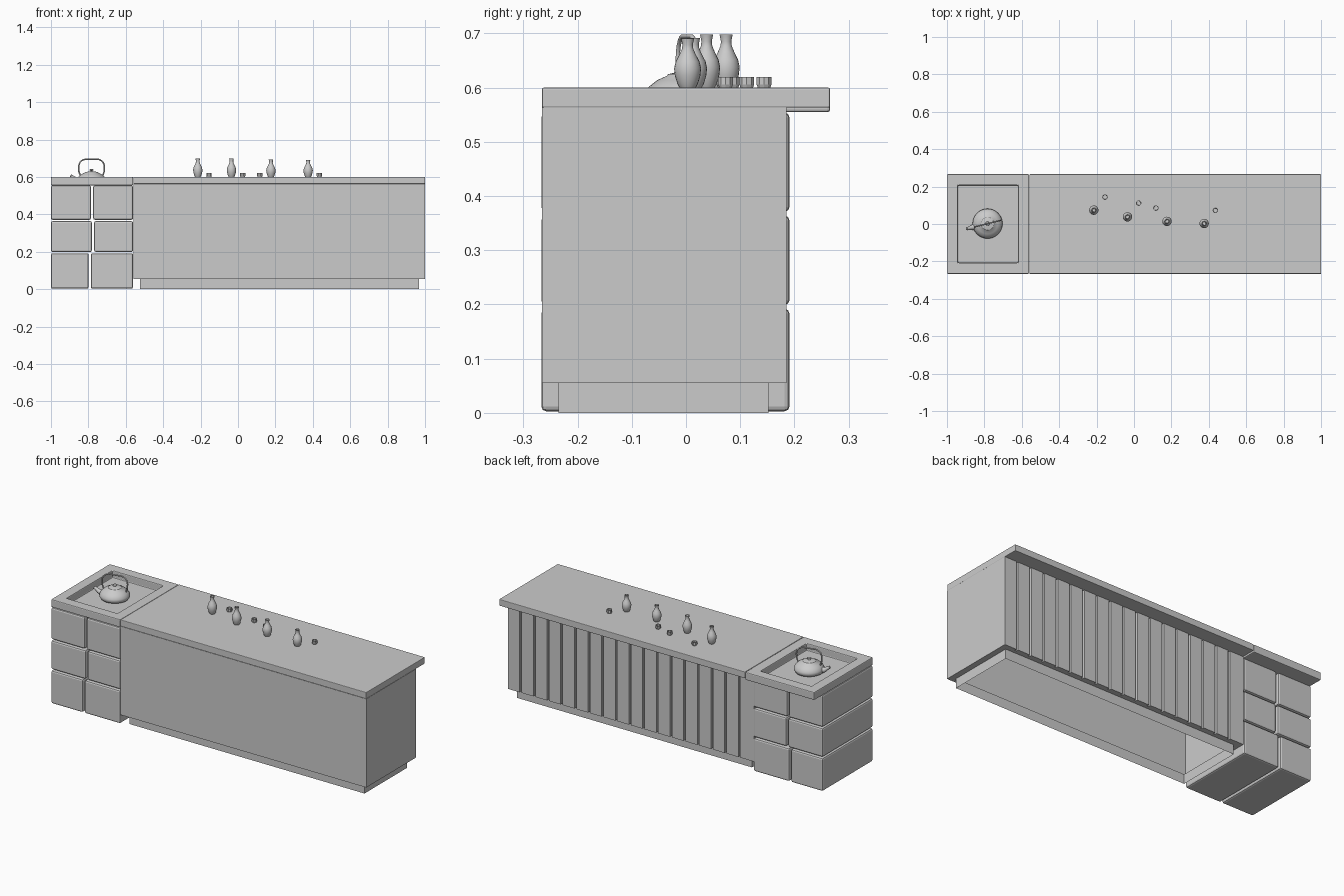
import bpy, bmesh
from math import cos, sin, pi, radians
from mathutils import Matrix

if "Cube" in bpy.data.objects:
    bpy.data.objects.remove(bpy.data.objects["Cube"])


def finish(name, bm, smooth=False, bevel=0.0, segments=2):
    bmesh.ops.recalc_face_normals(bm, faces=bm.faces[:])
    me = bpy.data.meshes.new(name)
    bm.to_mesh(me)
    bm.free()
    if smooth:
        me.shade_smooth()
        me.set_sharp_from_angle(angle=radians(40))
    ob = bpy.data.objects.new(name, me)
    bpy.context.collection.objects.link(ob)
    if bevel:
        mod = ob.modifiers.new("bevel", "BEVEL")
        mod.width, mod.segments = bevel, segments
    return ob


def add_box(bm, x0, x1, y0, y1, z0, z1):
    m = Matrix.Translation(((x0 + x1) / 2, (y0 + y1) / 2, (z0 + z1) / 2)) \
        @ Matrix.Diagonal((x1 - x0, y1 - y0, z1 - z0, 1))
    bmesh.ops.create_cube(bm, size=1, matrix=m)


def box(name, *dims, bevel=0.0, segments=2):
    bm = bmesh.new()
    add_box(bm, *dims)
    return finish(name, bm, bevel=bevel, segments=segments)


def lathe(name, profile, loc, sides=24, smooth=True):
    bm = bmesh.new()
    vs = [bm.verts.new((r, 0, z)) for r, z in profile]
    es = [bm.edges.new(p) for p in zip(vs, vs[1:])]
    bmesh.ops.spin(bm, geom=vs + es, cent=(0, 0, 0), axis=(0, 0, 1),
                   angle=2 * pi, steps=sides, use_merge=True)
    bmesh.ops.remove_doubles(bm, verts=bm.verts[:], dist=1e-5)
    ob = finish(name, bm, smooth)
    ob.location = loc
    return ob


def tube(name, points, radii, loc, rot, radius):
    cu = bpy.data.curves.new(name, "CURVE")
    cu.dimensions = "3D"
    cu.bevel_depth, cu.bevel_resolution, cu.use_fill_caps = radius, 3, True
    sp = cu.splines.new("POLY")
    sp.points.add(len(points) - 1)
    for p, co, r in zip(sp.points, points, radii):
        p.co, p.radius = (co[0], 0, co[1], 1), r
    ob = bpy.data.objects.new(name, cu)
    bpy.context.collection.objects.link(ob)
    ob.location, ob.rotation_euler = loc, (0, 0, rot)
    return ob


def lowest_face(bm):
    return min(bm.faces, key=lambda f: f.calc_center_median().z)


# Counter body with recessed plinth, open underneath
bm = bmesh.new()
add_box(bm, -0.56, 1.0, -0.266, 0.172, 0.055, 0.563)
f = lowest_face(bm)
bmesh.ops.inset_region(bm, faces=[f], thickness=0.033)
f = min(bm.faces, key=lambda f: (round(f.calc_center_median().z, 4), -f.calc_area()))
for v in f.verts:
    v.co.z = 0.055
    v.co.y = -0.235 if v.co.y < 0 else 0.152
    v.co.x = -0.525 if v.co.x < 0 else 0.967
inner = next(f for f in bm.faces if abs(f.normal.z) > 0.9
             and all(-0.24 < v.co.y < 0.16 for v in f.verts))
ext = bmesh.ops.extrude_discrete_faces(bm, faces=[inner])["faces"]
for v in ext[0].verts:
    v.co.z = 0
bmesh.ops.delete(bm, geom=ext, context="FACES_ONLY")
finish("counter_body", bm)

# Vertical boards on the back
bm = bmesh.new()
count, pitch = 18, 1.56 / 18
for i in range(count):
    x = -0.56 + i * pitch
    add_box(bm, x + (0.012 if i else 0), x + pitch, 0.17, 0.185, 0.055, 0.563)
finish("back_boards", bm)

# Countertop
box("countertop", -0.56, 1.0, -0.266, 0.266, 0.563, 0.6, bevel=0.003)

# Stacked stone blocks at the left end
for row, (z0, z1, split) in enumerate([(0.003, 0.192, -0.793),
                                       (0.199, 0.364, -0.775),
                                       (0.371, 0.554, -0.78)]):
    for col, (x0, x1) in enumerate([(-1.0, split - 0.006), (split + 0.006, -0.561)]):
        box(f"stone_block_{row}_{col}", x0, x1, -0.267, 0.191, z0, z1,
            bevel=0.009, segments=2)

# Stove top with sunken tray
bm = bmesh.new()
add_box(bm, -1.0, -0.561, -0.266, 0.266, 0.555, 0.6)
top = max(bm.faces, key=lambda f: f.calc_center_median().z)
bmesh.ops.inset_region(bm, faces=[top], thickness=0.083)
sunk = bmesh.ops.extrude_discrete_faces(bm, faces=[top])["faces"][0]
for v in sunk.verts:
    v.co.z = 0.559
finish("stove_top", bm, bevel=0.005)

# Kettle
spot, turn = (-0.783, 0.002, 0), radians(14)
lathe("kettle_body", [(0, 0.56), (0.062, 0.56), (0.073, 0.565), (0.08, 0.577),
                      (0.079, 0.588), (0.07, 0.602), (0.055, 0.614), (0.037, 0.622),
                      (0.035, 0.625), (0.018, 0.629), (0.006, 0.630), (0.006, 0.633),
                      (0.011, 0.636), (0.009, 0.641), (0, 0.642)], spot, 32)
arc = [(-0.062, 0.608), (-0.07, 0.63), (-0.071, 0.655)]
arc += [(-0.03 - 0.04 * cos(a), 0.657 + 0.038 * sin(a)) for a in
        (0.25, 0.55, 0.85, 1.15, 1.45)]
arc += [(-x, z) for x, z in reversed(arc)]
tube("kettle_handle", arc, [1] * len(arc), spot, turn, 0.004)
tube("kettle_spout", [(-0.068, 0.58), (-0.09, 0.588), (-0.102, 0.598), (-0.115, 0.606)],
     [1.5, 1.15, 0.85, 0.75], spot, turn, 0.011)

# Bottles
bottle = [(0, 0), (0.015, 0), (0.019, 0.008), (0.0235, 0.024), (0.025, 0.038),
          (0.022, 0.052), (0.015, 0.066), (0.0105, 0.077), (0.0095, 0.085),
          (0.0115, 0.095), (0.012, 0.098), (0.009, 0.098), (0.008, 0.08), (0, 0.076)]
for i, (x, y, s) in enumerate([(-0.215, 0.074, 1), (-0.035, 0.038, 1),
                               (0.176, 0.014, 0.94), (0.375, 0.003, 0.93)]):
    lathe(f"bottle_{i}", [(r, z * s) for r, z in bottle], (x, y, 0.6), 20)

# Small faceted cups
cup = [(0, 0), (0.012, 0), (0.0145, 0.006), (0.0145, 0.02),
       (0.0125, 0.02), (0.0115, 0.005), (0, 0.004)]
for i, (x, y) in enumerate([(-0.155, 0.144), (0.025, 0.112), (0.117, 0.085), (0.435, 0.073)]):
    lathe(f"cup_{i}", cup, (x, y, 0.6), 10, smooth=False)
